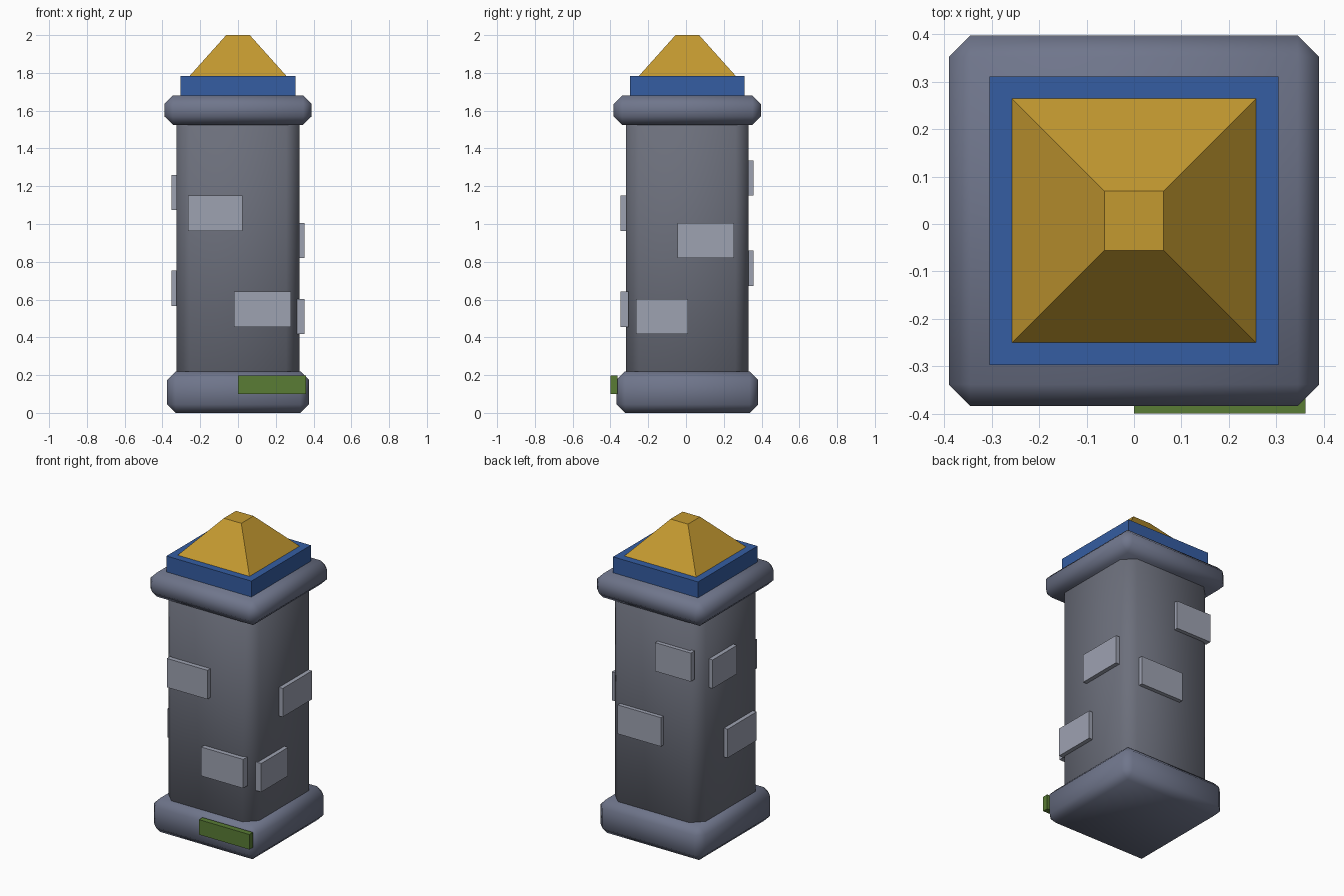
import bpy, bmesh, math

if "Cube" in bpy.data.objects:
    bpy.data.objects.remove(bpy.data.objects["Cube"])

CY = 0.007  # pillar axis sits slightly behind centre because of the moss


def material(name, rgb):
    m = bpy.data.materials.new(name)
    m.diffuse_color = (*rgb, 1)
    m.use_nodes = True
    m.node_tree.nodes["Principled BSDF"].inputs["Base Color"].default_value = m.diffuse_color
    return m


STONE = material("stone", (0.15, 0.16, 0.20))
TRIM = material("trim_stone", (0.16, 0.18, 0.26))
BRICK = material("light_stone", (0.34, 0.36, 0.44))
BLUE = material("blue_paint", (0.035, 0.11, 0.36))
GOLD = material("gold", (0.55, 0.32, 0.03))
MOSS = material("moss", (0.10, 0.20, 0.035))


def box(name, x, y, z, mat, bevel=0, top=None):
    """Box from (min, max) ranges; optional chamfer or smaller square top."""
    bm = bmesh.new()
    bmesh.ops.create_cube(bm, size=1)
    centre = [(a + b) / 2 for a, b in (x, y, z)]
    size = [b - a for a, b in (x, y, z)]
    for v in bm.verts:
        k = top if top and v.co.z > 0 else 1
        v.co.x *= size[0] * k
        v.co.y *= size[1] * k
        v.co.z *= size[2]
    me = bpy.data.meshes.new(name)
    bm.to_mesh(me)
    bm.free()
    me.materials.append(mat)
    ob = bpy.data.objects.new(name, me)
    ob.location = centre
    bpy.context.collection.objects.link(ob)
    if bevel:
        mod = ob.modifiers.new("chamfer", 'BEVEL')
        mod.width = bevel
        mod.segments = 1
        bpy.context.view_layer.objects.active = ob
        ob.select_set(True)
        bpy.ops.object.modifier_apply(modifier=mod.name)
        bpy.ops.object.shade_smooth_by_angle(angle=math.radians(50))
        ob.select_set(False)
    return ob


def block(name, half, z0, z1, mat, **kw):
    return box(name, (-half, half), (CY - half, CY + half), (z0, z1), mat, **kw)


# Stacked pillar parts
block("base", 0.375, 0.0, 0.22, TRIM, bevel=0.045)
block("shaft", 0.325, 0.13, 1.62, STONE, bevel=0.07)
block("cap", 0.39, 1.525, 1.68, TRIM, bevel=0.045)
block("blue_band", 0.304, 1.67, 1.783, BLUE)
block("gold_roof", 0.257, 1.783, 2.0, GOLD, top=0.0625 / 0.257)

# Raised bricks: (side, range along the face, height range)
bricks = [
    ("front", (-0.265, 0.025), (0.963, 1.15)),
    ("front", (-0.02, 0.28), (0.455, 0.642)),
    ("right", (-0.045, 0.255), (0.82, 1.005)),
    ("right", (-0.265, 0.01), (0.418, 0.603)),
    ("back", (-0.285, -0.03), (1.15, 1.335)),
    ("back", (-0.07, 0.24), (0.673, 0.86)),
    ("left", (-0.02, 0.23), (1.075, 1.26)),
    ("left", (-0.22, 0.077), (0.567, 0.753)),
]
depth = {
    "front": (CY - 0.355, CY - 0.312), "back": (CY + 0.312, CY + 0.351),
    "right": (0.312, 0.352), "left": (-0.352, -0.312),
}
for i, (side, span, height) in enumerate(bricks):
    d = depth[side]
    x, y = (span, d) if side in ("front", "back") else (d, span)
    box(f"brick_{side}_{i + 1}", x, y, height, BRICK)

# Moss patch on the front of the base
box("moss_patch", (0.0, 0.361), (-0.399, -0.362), (0.1, 0.197), MOSS)
